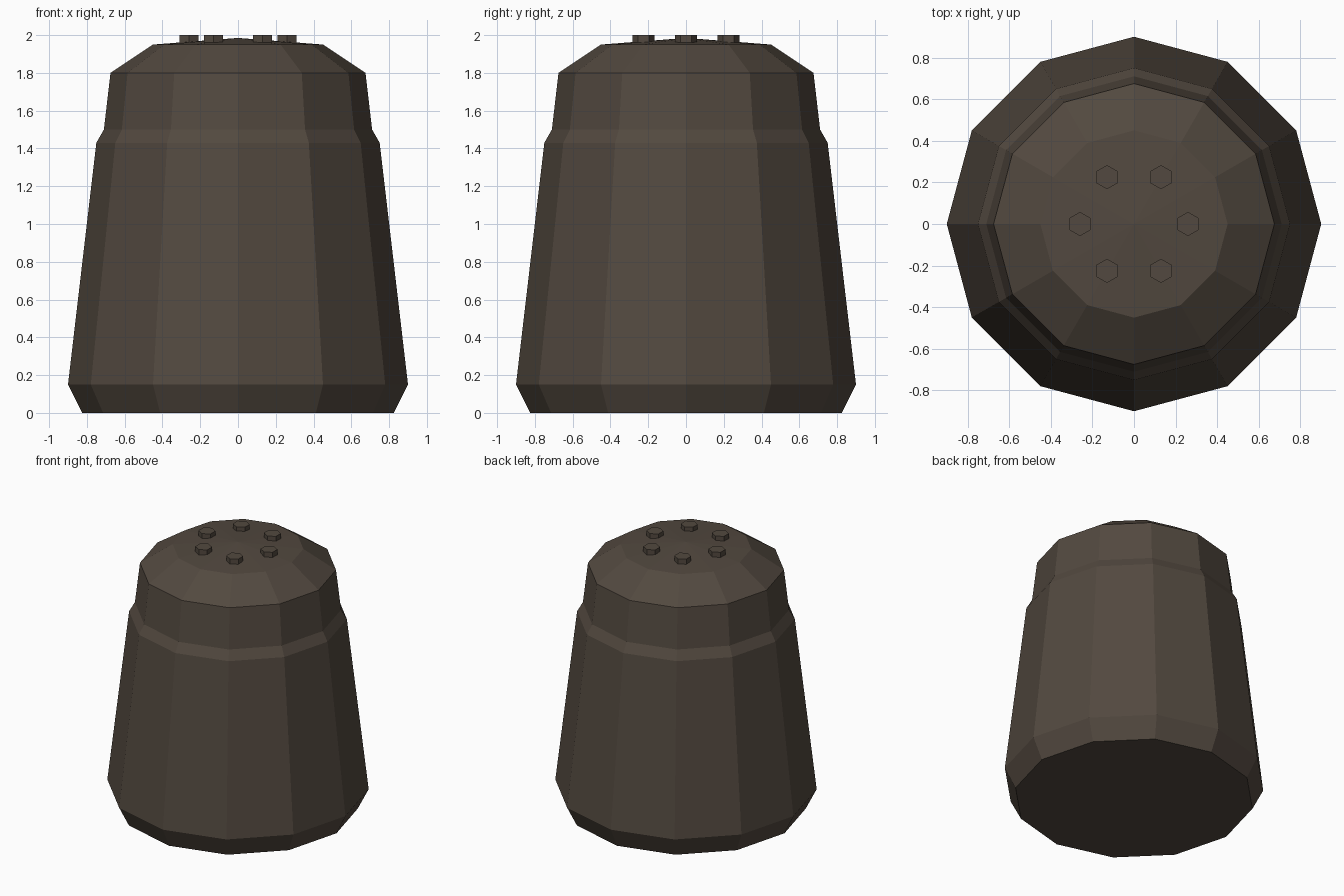
import bpy, bmesh
from math import cos, sin, tau

if "Cube" in bpy.data.objects:
    bpy.data.objects.remove(bpy.data.objects["Cube"])

SIDES = 12

mat = bpy.data.materials.new("dark_brown")
mat.diffuse_color = (0.085, 0.066, 0.050, 1)
mat.use_nodes = True
mat.node_tree.nodes["Principled BSDF"].inputs["Base Color"].default_value = mat.diffuse_color


def finish(name, bm):
    bmesh.ops.recalc_face_normals(bm, faces=bm.faces)
    mesh = bpy.data.meshes.new(name)
    bm.to_mesh(mesh)
    bm.free()
    mesh.materials.append(mat)
    obj = bpy.data.objects.new(name, mesh)
    bpy.context.collection.objects.link(obj)
    return obj


def lathe(name, profile, sides, center=(0, 0), phase=0.0, tip=None):
    """Faceted solid of revolution from (radius, z) points; tip closes the top in a point."""
    bm = bmesh.new()
    rings = [[bm.verts.new((center[0] + r * cos(phase + tau * i / sides),
                            center[1] + r * sin(phase + tau * i / sides), z))
              for i in range(sides)] for r, z in profile]
    for a, b in zip(rings, rings[1:]):
        for i in range(sides):
            j = (i + 1) % sides
            bm.faces.new((a[i], a[j], b[j], b[i]))
    bm.faces.new(rings[0][::-1])
    top = rings[-1]
    if tip is None:
        bm.faces.new(top)
    else:
        apex = bm.verts.new((center[0], center[1], tip))
        for i in range(sides):
            bm.faces.new((top[i], top[(i + 1) % sides], apex))
    return finish(name, bm)


# Shaker body with shoulder step and domed cap
lathe("shaker_body",
      [(0.825, 0), (0.90, 0.15), (0.75, 1.43), (0.71, 1.50),
       (0.675, 1.80), (0.45, 1.95)], SIDES, tip=1.985)

# Ring of small hexagonal studs marking the pour holes
for k in range(6):
    a = tau * k / 6
    lathe(f"pour_hole_{k + 1}", [(0.058, 1.95), (0.058, 2.0)], 6,
          center=(0.26 * cos(a), 0.26 * sin(a)), phase=tau / 12)
